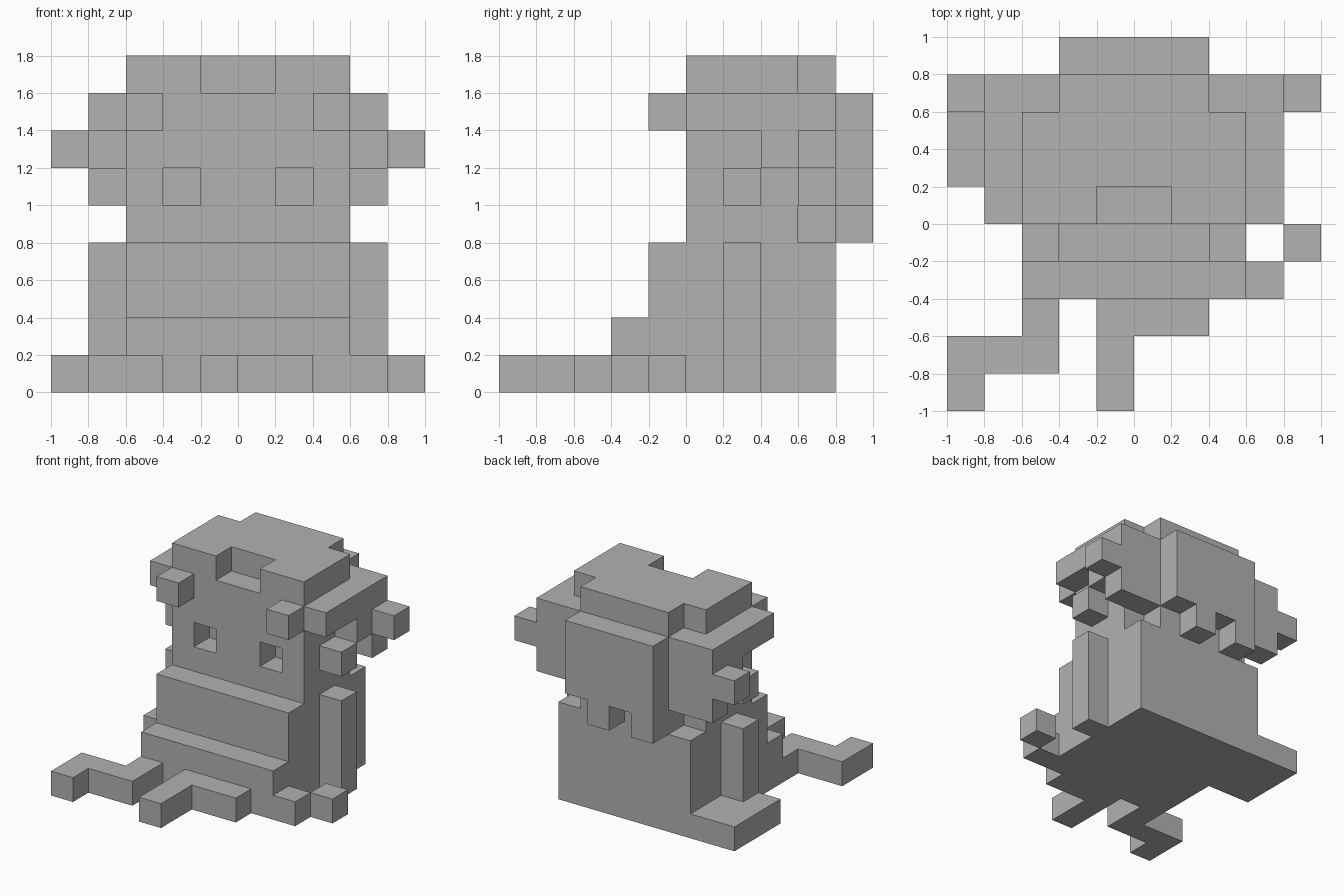
import bpy
import bmesh
from itertools import product
from mathutils import Vector

cube = bpy.data.objects.get("Cube")
if cube:
    bpy.data.objects.remove(cube, do_unlink=True)

CELL = 0.2

grey = bpy.data.materials.new("plain_grey")
grey.use_nodes = True
grey.diffuse_color = (0.445, 0.445, 0.445, 1)
grey.node_tree.nodes["Principled BSDF"].inputs["Base Color"].default_value = grey.diffuse_color


def block(x, y, z):
    """Grid cells filling a block; each argument is a (start, end) pair in cells."""
    return set(product(range(*x), range(*y), range(*z)))


def mirrored(cells):
    return cells | {(-1 - x, y, z) for x, y, z in cells}


parts = {}

# Body with a stepped lap and side posts
parts["body"] = block((-3, 3), (-1, 4), (0, 4))
parts["lap_step"] = block((-3, 3), (-2, -1), (0, 2))
parts["side_posts"] = mirrored(block((3, 4), (1, 2), (0, 4)))
parts["side_slab"] = block((-5, -3), (1, 4), (0, 1))

# Bent feet and loose blocks on the ground
parts["right_foot"] = (block((-3, -2), (-3, -2), (0, 1))
                       | block((-5, -2), (-4, -3), (0, 1))
                       | block((-5, -4), (-5, -4), (0, 1)))
parts["middle_foot"] = (block((-1, 2), (-3, -2), (0, 1))
                        | block((-1, 0), (-5, -3), (0, 1)))
parts["left_toe_inner"] = block((3, 4), (-2, -1), (0, 1))
parts["left_toe_outer"] = block((4, 5), (-1, 0), (0, 1))

# Head with sunken eyes, a brow notch and clipped rear corners
eyes = mirrored(block((1, 2), (0, 1), (5, 6)))
notch = block((-1, 1), (0, 1), (8, 9))
corners = mirrored(block((2, 3), (3, 4), (4, 5)) | block((2, 3), (3, 4), (8, 9)))
parts["head"] = block((-3, 3), (0, 4), (4, 9)) - eyes - notch - corners

# Hair at the sides, back and brow
parts["side_hair"] = mirrored(block((3, 4), (0, 4), (7, 8))
                              | block((3, 4), (2, 4), (6, 7))
                              | block((3, 4), (3, 4), (5, 6)))
parts["hair_knobs"] = mirrored(block((4, 5), (3, 4), (6, 7)))
parts["ears"] = mirrored(block((3, 4), (1, 2), (5, 6)))
parts["brow_tufts"] = mirrored(block((2, 3), (-1, 0), (7, 8)))
parts["back_hair"] = (block((-2, 2), (4, 5), (5, 8))
                      | block((-2, -1), (4, 5), (4, 5))
                      | block((0, 1), (4, 5), (4, 5)))

occupied = set().union(*parts.values())


def build(name, cells):
    """Make one object from the exposed cell sides only."""
    bm = bmesh.new()
    for cell in sorted(cells):
        centre = Vector(cell) + Vector((0.5, 0.5, 0.5))
        for axis, sign in product(range(3), (-1, 1)):
            normal = Vector((0, 0, 0))
            normal[axis] = sign
            if tuple(int(c + n) for c, n in zip(cell, normal)) in occupied:
                continue
            u = Vector((0, 0, 0))
            u[(axis + 1) % 3] = 0.5
            v = normal.cross(u)
            mid = centre + normal / 2
            ring = (mid - u - v, mid + u - v, mid + u + v, mid - u + v)
            bm.faces.new([bm.verts.new(p * CELL) for p in ring])
    bmesh.ops.remove_doubles(bm, verts=bm.verts[:], dist=0.001)
    mesh = bpy.data.meshes.new(name)
    bm.to_mesh(mesh)
    bm.free()
    mesh.materials.append(grey)
    bpy.context.collection.objects.link(bpy.data.objects.new(name, mesh))


for part_name, part_cells in parts.items():
    build(part_name, part_cells)
